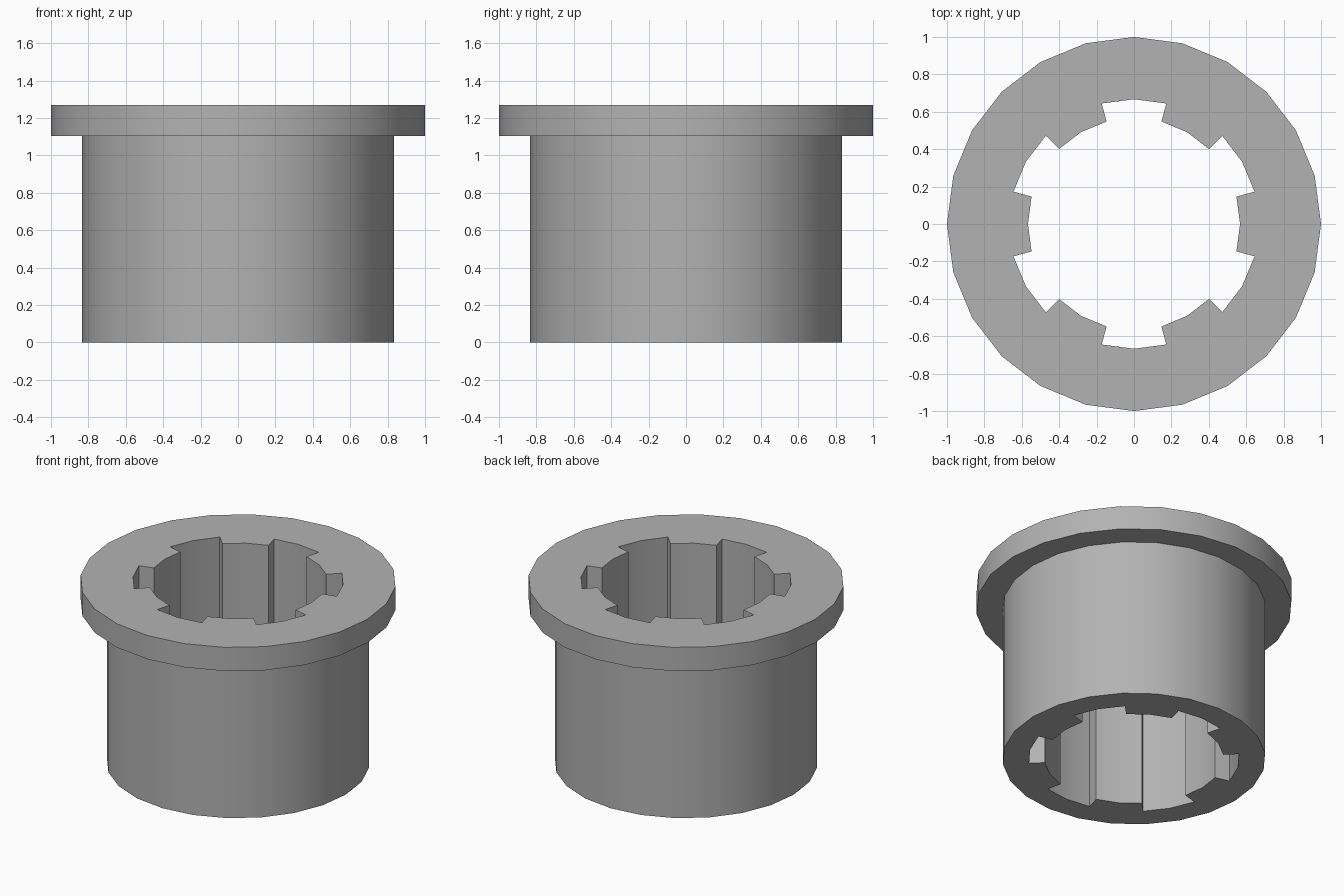
import bpy, bmesh
from math import cos, sin, radians

cube = bpy.data.objects.get("Cube")
if cube:
    bpy.data.objects.remove(cube, do_unlink=True)

HEIGHT, FLANGE_Z = 1.27, 1.105
FLANGE_R, BARREL_R = 1.0, 0.833
GROOVE_R, RIB_R = 0.667, 0.567
SIDES = 24
STEP = 360 / SIDES


def polar(r, deg):
    return r * cos(radians(deg)), r * sin(radians(deg))


def stacked_solid(name, levels):
    """Closed solid through a stack of (outline, z) rings with equal point counts."""
    bm = bmesh.new()
    rings = [[bm.verts.new((x, y, z)) for x, y in outline] for outline, z in levels]
    n = len(rings[0])
    for low, high in zip(rings, rings[1:]):
        for i in range(n):
            j = (i + 1) % n
            bm.faces.new((low[i], low[j], high[j], high[i]))
    bm.faces.new(rings[0][::-1])
    bm.faces.new(rings[-1])
    bmesh.ops.recalc_face_normals(bm, faces=bm.faces[:])
    mesh = bpy.data.meshes.new(name)
    bm.to_mesh(mesh)
    bm.free()
    obj = bpy.data.objects.new(name, mesh)
    bpy.context.collection.objects.link(obj)
    return obj


grey = bpy.data.materials.new("plain_grey")
grey.use_nodes = True
colour = (0.45, 0.45, 0.45, 1)
grey.diffuse_color = colour
grey.node_tree.nodes["Principled BSDF"].inputs["Base Color"].default_value = colour

# Barrel with its wider top flange
barrel = [polar(BARREL_R, k * STEP) for k in range(SIDES)]
flange = [polar(FLANGE_R, k * STEP) for k in range(SIDES)]
bushing = stacked_solid("flanged_bushing", [
    (barrel, 0), (barrel, FLANGE_Z), (flange, FLANGE_Z), (flange, HEIGHT)])
bushing.data.materials.append(grey)

# Splined bore: ribs and grooves alternate, each two facets wide
bore = []
for k in range(12):
    radius = GROOVE_R if k % 2 else RIB_R
    bore += [polar(radius, (2 * k + d) * STEP) for d in (-1, 0, 1)]
cutter = stacked_solid("bore_cutter", [(bore, -0.1), (bore, HEIGHT + 0.1)])
cutter.data.materials.append(grey)
cutter.hide_render = True

# Cut the bore through
cut = bushing.modifiers.new("bore", 'BOOLEAN')
cut.operation = 'DIFFERENCE'
cut.solver = 'EXACT'
cut.object = cutter
bpy.ops.object.select_all(action='DESELECT')
bushing.select_set(True)
bpy.context.view_layer.objects.active = bushing
bpy.ops.object.modifier_apply(modifier=cut.name)
bpy.data.objects.remove(cutter, do_unlink=True)

# Smooth round walls, crisp rims and spline edges
bpy.ops.object.shade_smooth_by_angle(angle=radians(30))
